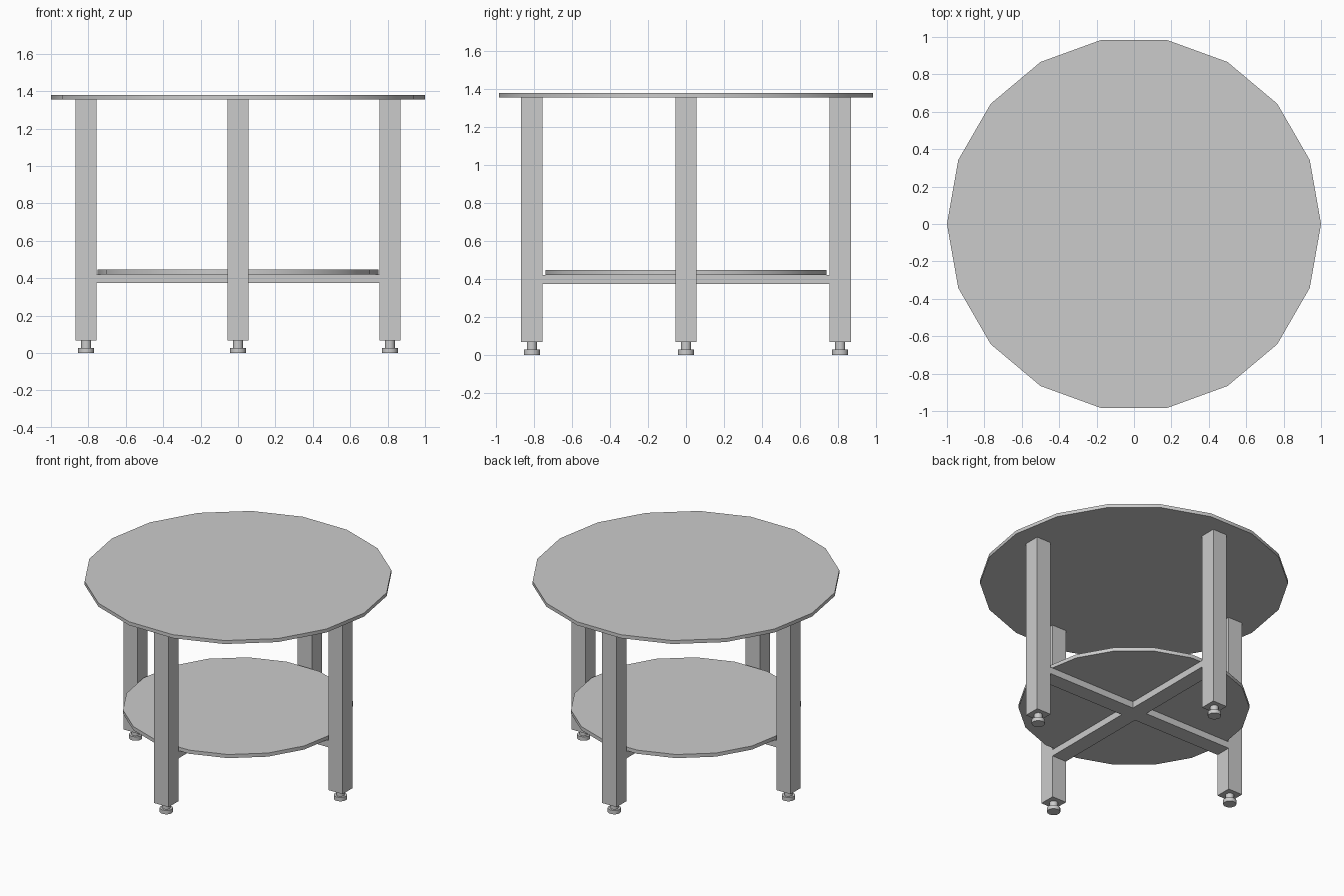
import bpy, bmesh
from math import radians

if "Cube" in bpy.data.objects:
    bpy.data.objects.remove(bpy.data.objects["Cube"])

R_LEG, W = 0.812, 0.113   # leg distance from centre, leg width


def finish(bm, name, smooth=False):
    bmesh.ops.recalc_face_normals(bm, faces=bm.faces)
    mesh = bpy.data.meshes.new(name)
    bm.to_mesh(mesh)
    bm.free()
    obj = bpy.data.objects.new(name, mesh)
    bpy.context.collection.objects.link(obj)
    if smooth:
        bpy.ops.object.select_all(action='DESELECT')
        obj.select_set(True)
        bpy.context.view_layer.objects.active = obj
        bpy.ops.object.shade_smooth_by_angle(angle=radians(35))
    return obj


def prism(name, outline, z0, z1, smooth=False):
    bm = bmesh.new()
    face = bm.faces.new([bm.verts.new((x, y, z0)) for x, y in outline])
    out = bmesh.ops.extrude_face_region(bm, geom=[face], use_keep_orig=True)
    verts = [g for g in out['geom'] if isinstance(g, bmesh.types.BMVert)]
    bmesh.ops.translate(bm, verts=verts, vec=(0, 0, z1 - z0))
    return finish(bm, name, smooth)


def disc(name, x, y, radius, z0, z1, sides=18):
    bpy.ops.mesh.primitive_cylinder_add(
        vertices=sides, radius=radius, depth=z1 - z0,
        location=(x, y, (z0 + z1) / 2), rotation=(0, 0, radians(90)))
    obj = bpy.context.object
    obj.name = name
    bpy.ops.object.shade_smooth_by_angle(angle=radians(35))


# Round top and lower shelf
disc("table_top", 0, 0, 1.0, 1.355, 1.38)
disc("lower_shelf", 0, 0, 0.75, 0.421, 0.447)

# Crossed rails under the shelf, ending at the legs' inner faces
h, e = W / 2, R_LEG - W / 2
cross = [(e, -h), (e, h), (h, h), (h, e), (-h, e), (-h, h),
         (-e, h), (-e, -h), (-h, -h), (-h, -e), (h, -e), (h, -h)]
prism("shelf_cross_rail", cross, 0.374, 0.421)

# Square legs with adjustable feet
for side, x, y in (("right", R_LEG, 0), ("left", -R_LEG, 0),
                   ("back", 0, R_LEG), ("front", 0, -R_LEG)):
    square = [(x - h, y - h), (x + h, y - h), (x + h, y + h), (x - h, y + h)]
    prism(side + "_leg", square, 0.068, 1.355)
    disc(side + "_foot_stem", x, y, 0.027, 0.028, 0.068)
    disc(side + "_foot_pad", x, y, 0.043, 0.0, 0.028)
